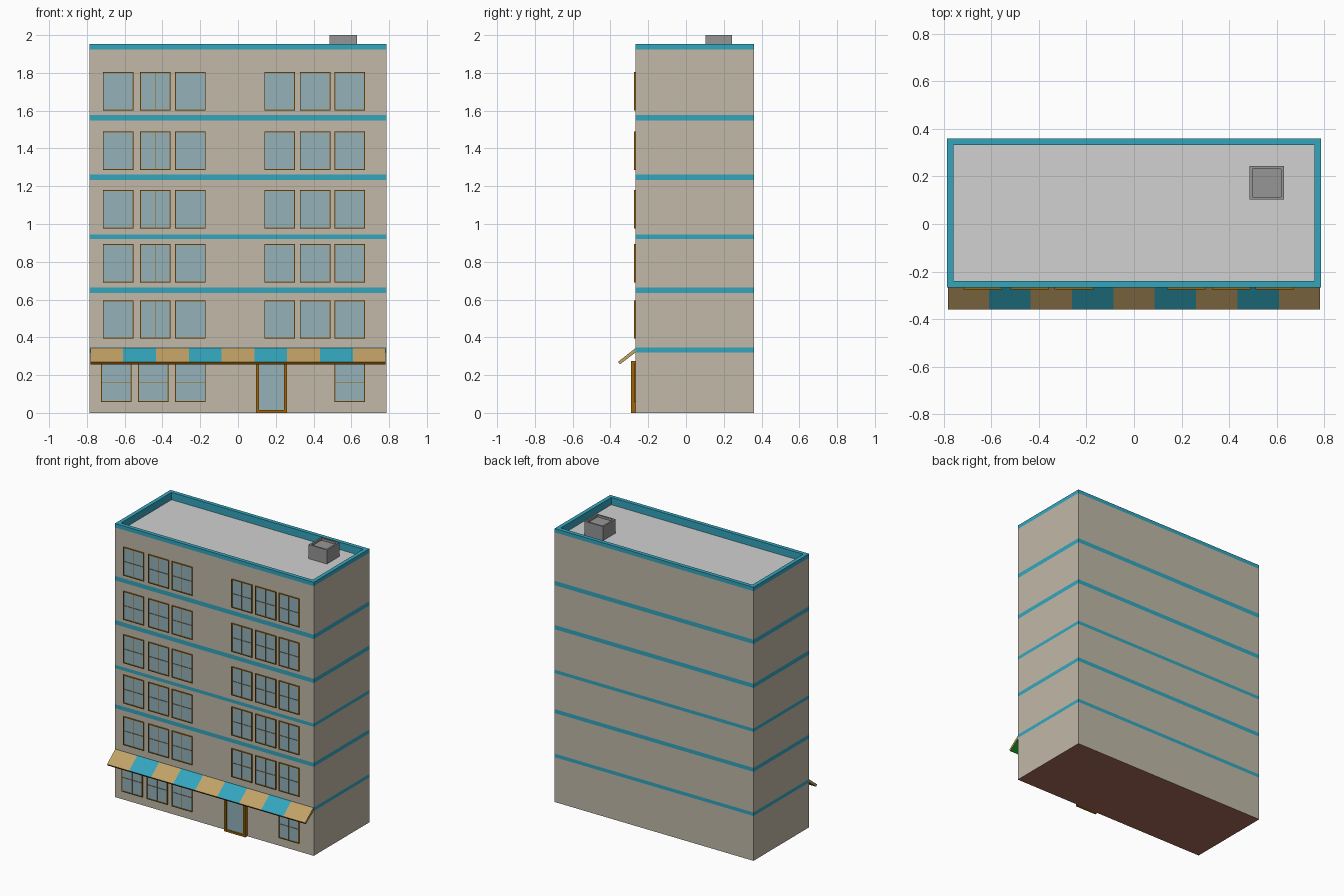
import bpy, bmesh

if "Cube" in bpy.data.objects:
    bpy.data.objects.remove(bpy.data.objects["Cube"])


def mat(name, r, g, b):
    lin = [((c / 255 + 0.055) / 1.055) ** 2.4 for c in (r, g, b)]
    m = bpy.data.materials.new(name)
    m.diffuse_color = (*lin, 1)
    m.use_nodes = True
    m.node_tree.nodes["Principled BSDF"].inputs["Base Color"].default_value = m.diffuse_color
    return m


WALL = mat("stone wall", 193, 185, 168)
TEAL = mat("teal trim", 52, 166, 190)
GLASS = mat("blue glass", 147, 177, 184)
FRAME = mat("brown frame", 158, 100, 10)
TAN = mat("tan canvas", 194, 162, 102)
ROOF = mat("light grey roof", 209, 209, 209)
VENT = mat("grey vent", 150, 150, 150)
BASE = mat("red brown base", 172, 106, 90)
GREEN = mat("green underside", 30, 150, 35)


def finish(name, bm, mats):
    me = bpy.data.meshes.new(name)
    bm.to_mesh(me)
    bm.free()
    for m in mats:
        me.materials.append(m)
    ob = bpy.data.objects.new(name, me)
    bpy.context.collection.objects.link(ob)
    return ob


def add_box(bm, x0, x1, y0, y1, z0, z1, mi=0):
    v = [bm.verts.new((x, y, z)) for z in (z0, z1)
         for x, y in ((x0, y0), (x1, y0), (x1, y1), (x0, y1))]
    for f in ((3, 2, 1, 0), (4, 5, 6, 7), (0, 1, 5, 4), (1, 2, 6, 5), (2, 3, 7, 6), (3, 0, 4, 7)):
        bm.faces.new([v[i] for i in f]).material_index = mi


def ring_stack(x0, x1, y0, y1, rings):
    """Rectangular rings (z, inset) joined bottom to top, capped at both ends."""
    bm = bmesh.new()
    loops = [[bm.verts.new(p) for p in ((x0 + i, y0 + i, z), (x1 - i, y0 + i, z),
                                        (x1 - i, y1 - i, z), (x0 + i, y1 - i, z))]
             for z, i in rings]
    bm.faces.new(loops[0][::-1])
    for a, b in zip(loops, loops[1:]):
        for k in range(4):
            n = (k + 1) % 4
            bm.faces.new((a[k], a[n], b[n], b[k]))
    bm.faces.new(loops[-1])
    bm.normal_update()
    return bm


# Building body with flush teal bands, teal parapet and sunken roof
Y0, Y1, HX = -0.267, 0.36, 0.785
bands = [(0.32, 0.345), (0.635, 0.663), (0.92, 0.944), (1.233, 1.263), (1.547, 1.578), (1.924, 1.952)]
rings = [(0, 0)] + [(z, 0) for b in bands for z in b]
rings += [(1.952, 0.028), (1.9, 0.028)]
bm = ring_stack(-HX, HX, Y0, Y1, rings)
for f in bm.faces:
    c = f.calc_center_median()
    inner = c.z > 1.85 and abs(c.x) < HX - 0.01 and Y0 + 0.01 < c.y < Y1 - 0.01
    if c.z < 0.001:
        f.material_index = 2
    elif any(a - 0.001 < c.z < b + 0.001 for a, b in bands):
        f.material_index = 1
    elif inner:
        f.material_index = 3 if f.normal.z > 0.5 or f.normal.x > 0.5 else 1
finish("building_body", bm, [WALL, TEAL, BASE, ROOF])

# Rooftop vent box
bm = ring_stack(0.485, 0.63, 0.102, 0.243, [(1.9, 0), (2.0, 0), (2.0, 0.012), (1.985, 0.012)])
finish("roof_vent", bm, [VENT])


# Windows: glass plate, thin frame and hairline cross bars
def window(name, x0, x1, z0, z1):
    bm = bmesh.new()
    w, yf = 0.005, Y0 - 0.008
    add_box(bm, x0 + w, x1 - w, Y0 - 0.003, Y0 + 0.002, z0 + w, z1 - w, 0)
    add_box(bm, x0, x0 + w, yf, Y0, z0, z1, 1)
    add_box(bm, x1 - w, x1, yf, Y0, z0, z1, 1)
    add_box(bm, x0 + w, x1 - w, yf, Y0, z0, z0 + w, 1)
    add_box(bm, x0 + w, x1 - w, yf, Y0, z1 - w, z1, 1)
    cx, cz, h = (x0 + x1) / 2, (z0 + z1) / 2, 0.0003
    add_box(bm, cx - h, cx + h, yf + 0.001, Y0, z0 + w, z1 - w, 1)
    add_box(bm, x0 + w, x1 - w, yf + 0.001, Y0, cz - h, cz + h, 1)
    finish(name, bm, [GLASS, FRAME])


centres = [-0.635, -0.438, -0.252, 0.22, 0.408, 0.592]
for r, z0 in enumerate([0.058, 0.393, 0.69, 0.977, 1.287, 1.602]):
    for c, cx in enumerate(centres):
        if r == 0 and c in (3, 4):
            continue
        if r == 0 and c < 2:
            cx -= 0.01
        window(f"window_{r}_{c}", cx - 0.081, cx + 0.081, z0, z0 + 0.203)

# Door: projecting frame with a glass panel
bm = bmesh.new()
dx0, dx1, dz, w, yd = 0.094, 0.26, 0.275, 0.016, -0.29
add_box(bm, dx0, dx0 + w, yd, Y0, 0, dz, 1)
add_box(bm, dx1 - w, dx1, yd, Y0, 0, dz, 1)
add_box(bm, dx0 + w, dx1 - w, yd, Y0, dz - w, dz, 1)
add_box(bm, dx0 + w, dx1 - w, yd, Y0, 0, 0.014, 1)
add_box(bm, dx0 + w, dx1 - w, yd + 0.01, Y0, 0.014, dz - w, 0)
finish("door", bm, [GLASS, FRAME])

# Awning: sloped slab in nine stripes with green underside
bm = bmesh.new()
profile = [(Y0, 0.343), (-0.36, 0.27), (-0.35, 0.257), (Y0, 0.32)]
n, ax = 9, 0.782
cols = [[bm.verts.new((-ax + 2 * ax * i / n, y, z)) for y, z in profile] for i in range(n + 1)]
for i in range(n):
    a, b = cols[i], cols[i + 1]
    for k in range(4):
        m = (k + 1) % 4
        f = bm.faces.new((a[k], a[m], b[m], b[k]))
        f.material_index = {0: i % 2, 1: 3, 2: 2, 3: 0}[k]
bm.faces.new(cols[0][::-1])
bm.faces.new(cols[-1])
bmesh.ops.recalc_face_normals(bm, faces=bm.faces)
finish("awning", bm, [TAN, TEAL, GREEN, FRAME])
